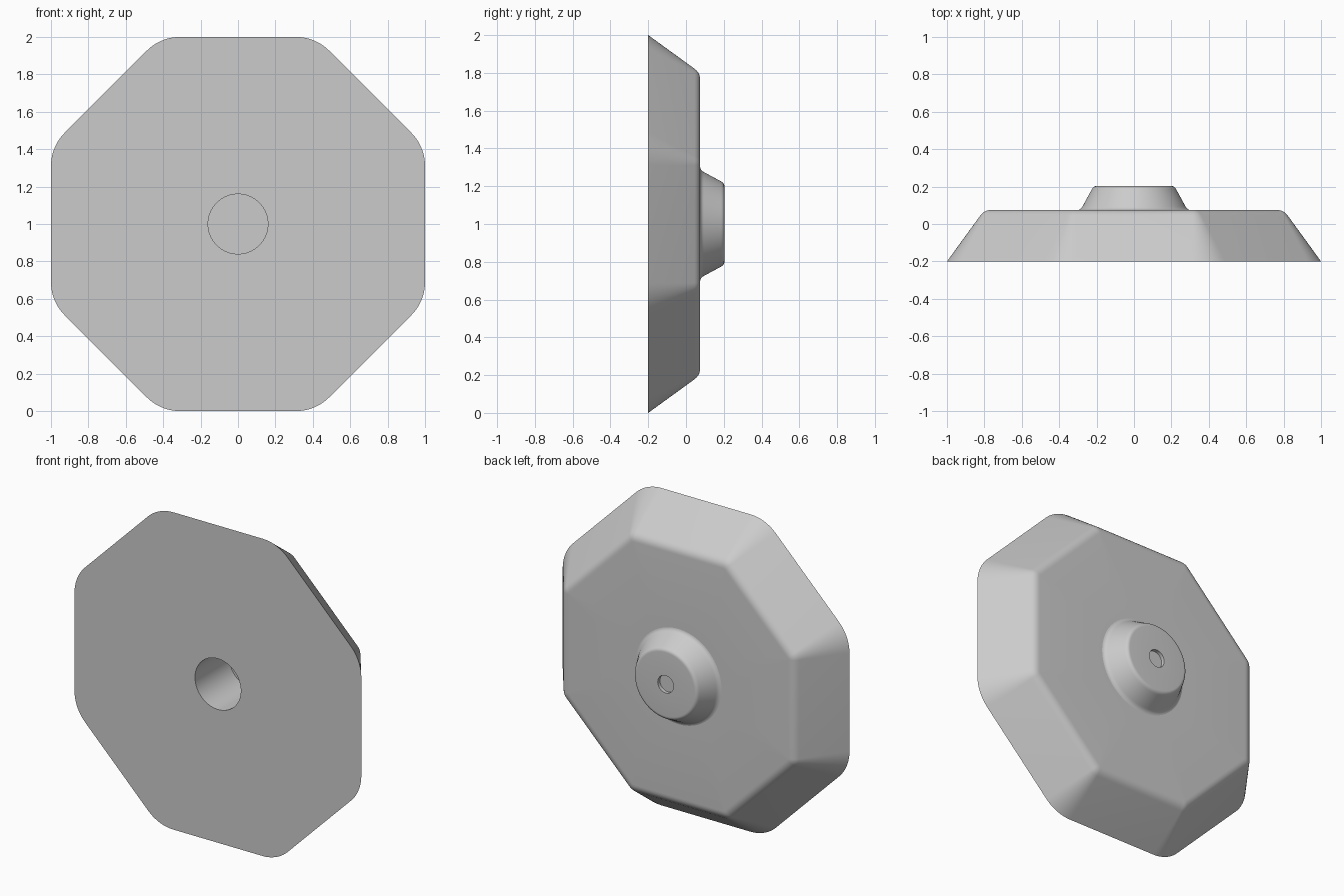
import bpy, bmesh
from math import sin, cos, tan, radians, pi

cube = bpy.data.objects.get("Cube")
if cube:
    bpy.data.objects.remove(cube)

SIDES, ARC = 8, 10            # octagon sides, points along each rounded corner
STEP = 2 * pi / SIDES
CORNER = 0.25                 # corner radius at the front rim

grey = bpy.data.materials.new("plain grey")
grey.use_nodes = True
grey.diffuse_color = (0.6, 0.6, 0.6, 1)
grey.node_tree.nodes["Principled BSDF"].inputs["Base Color"].default_value = grey.diffuse_color


def circle(r, y):
    n = SIDES * ARC
    return [(r * cos(2 * pi * (i + 0.5) / n), y, 1 + r * sin(2 * pi * (i + 0.5) / n))
            for i in range(n)]


def octagon(apothem, y):
    """Rounded octagon; the corner radius shrinks with the inset."""
    rad = max(CORNER - (1 - apothem), 0.02)
    centre = (apothem - rad) / cos(STEP / 2)
    ring = []
    for k in range(SIDES):
        mid = (k + 0.5) * STEP
        for j in range(ARC):
            a = STEP * (k + j / (ARC - 1))
            ring.append((centre * cos(mid) + rad * cos(a), y,
                         1 + centre * sin(mid) + rad * sin(a)))
    return ring


def fillet(p0, p1, p2, steps=6):
    """Curve from p0 to p2 pulled towards the corner p1."""
    ts = [i / steps for i in range(steps + 1)]
    return [tuple((1 - t) ** 2 * a + 2 * t * (1 - t) * b + t * t * c
                  for a, b, c in zip(p0, p1, p2)) for t in ts]


def loft(name, rings, cap_first=False, cap_last=False):
    bm = bmesh.new()
    loops = [[bm.verts.new(p) for p in ring] for ring in rings]
    n = len(loops[0])
    for a, b in zip(loops, loops[1:]):
        for i in range(n):
            j = (i + 1) % n
            bm.faces.new((a[i], b[i], b[j], a[j]))
    if cap_first:
        bm.faces.new(loops[0])
    if cap_last:
        bm.faces.new(loops[-1][::-1])
    mesh = bpy.data.meshes.new(name)
    bm.to_mesh(mesh)
    bm.free()
    mesh.materials.append(grey)
    obj = bpy.data.objects.new(name, mesh)
    bpy.context.collection.objects.link(obj)
    bpy.ops.object.select_all(action='DESELECT')
    obj.select_set(True)
    bpy.context.view_layer.objects.active = obj
    bpy.ops.object.shade_smooth_by_angle(angle=radians(30))
    return obj


FRONT, BACK, TIP = -0.2, 0.075, 0.203
BASE_R = 0.3

# Plate: blind socket, flat front, tapered sides, softened back edge
rim = fillet((0.822, 0.045), (0.8, BACK), (0.765, BACK))
loft("octagonal_plate",
     [circle(0.16, 0.14), circle(0.16, FRONT), octagon(1, FRONT)]
     + [octagon(a, y) for a, y in rim]
     + [circle(BASE_R, BACK)], cap_first=True)

# Boss: tapered hub with softened edges and a shallow centre recess
profile = (fillet((BASE_R, BACK), (0.284, 0.078), (0.275, 0.095))
           + fillet((0.226, 0.185), (0.217, TIP), (0.2, TIP))
           + [(0.055, TIP), (0.055, TIP - 0.022)])
loft("centre_boss", [circle(r, y) for r, y in profile], cap_last=True)
